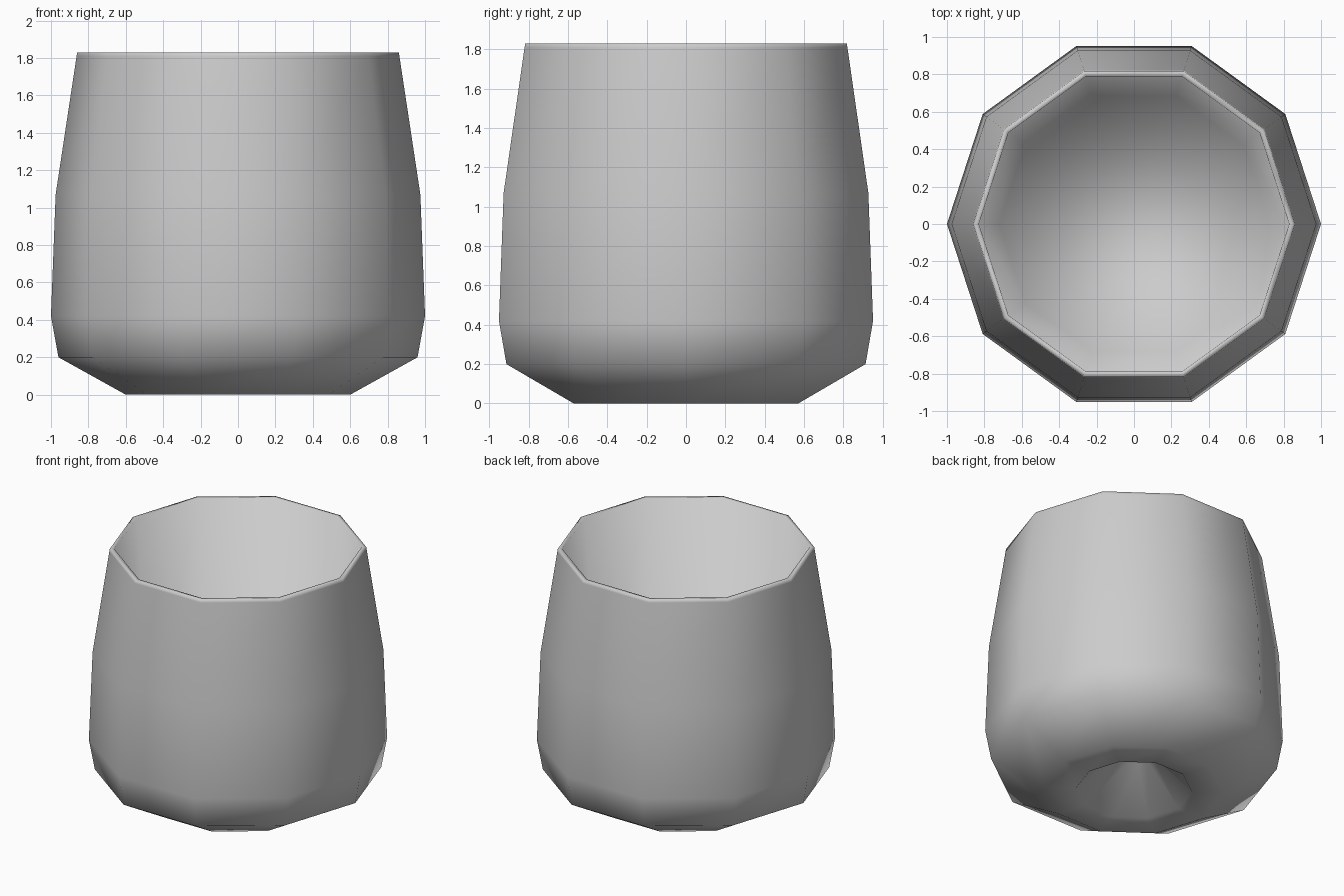
import bpy
import bmesh
from math import cos, sin, tau

cube = bpy.data.objects.get("Cube")
if cube:
    bpy.data.objects.remove(cube, do_unlink=True)

SIDES = 10

# One plain grey for the whole cup
grey = bpy.data.materials.new("plain grey")
grey.use_nodes = True
colour = (0.6, 0.6, 0.6, 1)
grey.diffuse_color = colour
grey.node_tree.nodes["Principled BSDF"].inputs["Base Color"].default_value = colour

# Closed wall profile (radius, height): hollow underside, outer wall, rim, inner wall
profile = [
    (0.12, 0.27), (0.39, 0.0), (0.6, 0.0), (0.96, 0.2), (1.0, 0.42),
    (0.975, 1.07), (0.863, 1.81), (0.86, 1.83), (0.83, 1.83), (0.72, 0.34),
]

bm = bmesh.new()
rings = [
    [bm.verts.new((r * cos(tau * i / SIDES), r * sin(tau * i / SIDES), z))
     for i in range(SIDES)]
    for r, z in profile
]
for low, high in zip(rings, rings[1:]):
    for i in range(SIDES):
        j = (i + 1) % SIDES
        bm.faces.new((low[i], low[j], high[j], high[i]))

# Caps: top of the underside hollow, and the cup floor
bm.faces.new(rings[0])
bm.faces.new(rings[-1])
bmesh.ops.recalc_face_normals(bm, faces=bm.faces)
for face in bm.faces:
    face.smooth = True

mesh = bpy.data.meshes.new("cup")
bm.to_mesh(mesh)
bm.free()
mesh.materials.append(grey)
cup = bpy.data.objects.new("cup", mesh)
bpy.context.collection.objects.link(cup)
